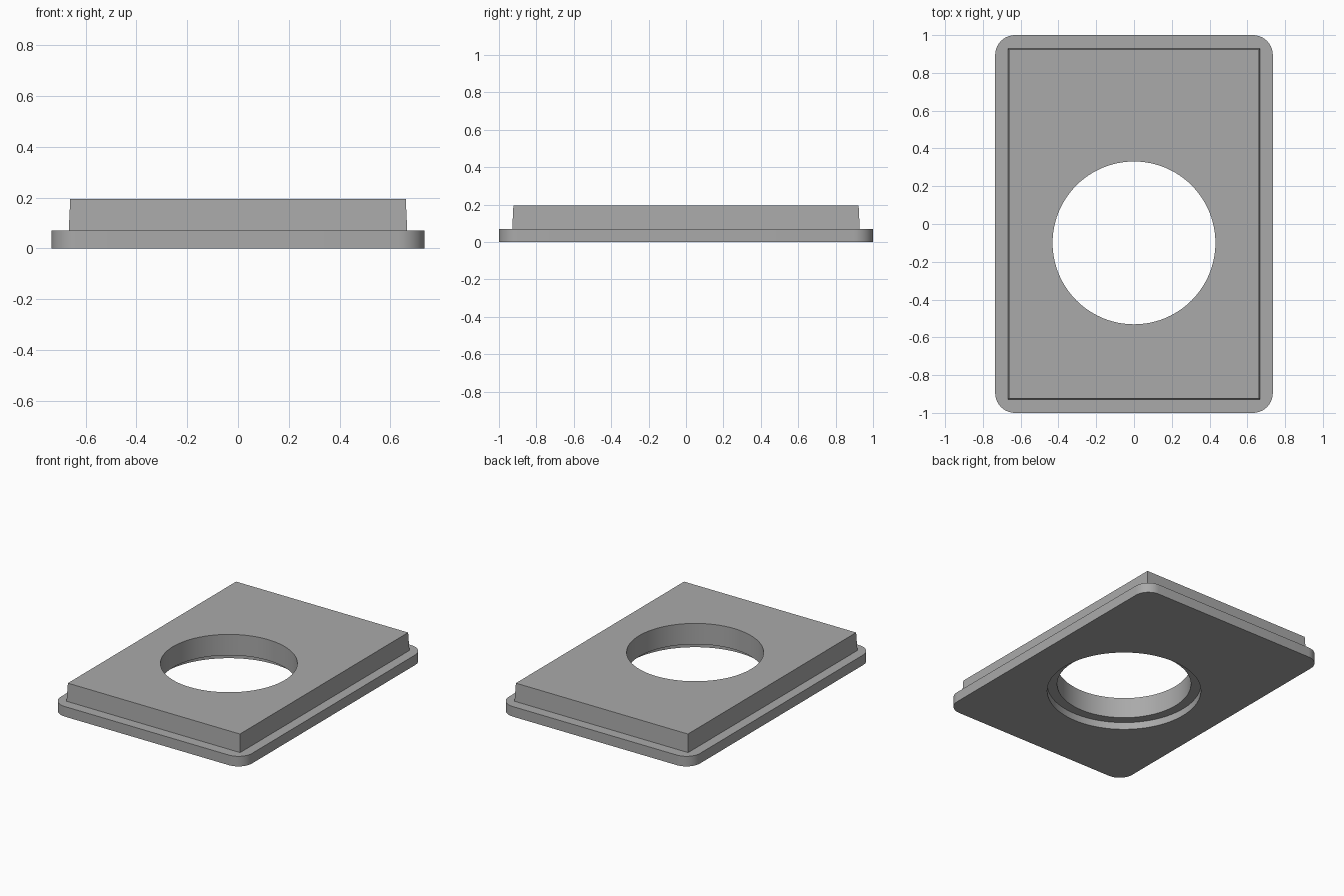
import bpy
import bmesh
import math

cube = bpy.data.objects.get("Cube")
if cube:
    bpy.data.objects.remove(cube)

HOLE_Y = -0.1
STEP_Z = 0.07
TOP_Z = 0.195

grey = bpy.data.materials.new("plain grey")
grey.use_nodes = True
colour = (0.4, 0.4, 0.4, 1)
grey.diffuse_color = colour
grey.node_tree.nodes["Principled BSDF"].inputs["Base Color"].default_value = colour


def rounded_rect(half_x, half_y, radius, steps=10):
    """Counter-clockwise outline; a zero radius gives square corners."""
    if radius == 0:
        return [(half_x, half_y), (-half_x, half_y), (-half_x, -half_y), (half_x, -half_y)]
    points = []
    for i, (sx, sy) in enumerate([(1, 1), (-1, 1), (-1, -1), (1, -1)]):
        for s in range(steps + 1):
            a = (i + s / steps) * math.pi / 2
            points.append((sx * (half_x - radius) + radius * math.cos(a),
                           sy * (half_y - radius) + radius * math.sin(a)))
    return points


def circle(radius, sides=96):
    return [(radius * math.cos(math.tau * i / sides),
             HOLE_Y + radius * math.sin(math.tau * i / sides)) for i in range(sides)]


def add_ring(bm, outline, z):
    return [bm.verts.new((x, y, z)) for x, y in outline]


def bridge(bm, low, high):
    n = len(low)
    for i in range(n):
        j = (i + 1) % n
        bm.faces.new((low[i], low[j], high[j], high[i]))


def fill_between(bm, outer, inner):
    """Flat face with a hole, between two closed rings."""
    edges = []
    for ring in (outer, inner):
        for i, v in enumerate(ring):
            w = ring[(i + 1) % len(ring)]
            edges.append(bm.edges.get((v, w)) or bm.edges.new((v, w)))
    bmesh.ops.triangle_fill(bm, use_beauty=True, use_dissolve=False, edges=edges)


bm = bmesh.new()

# Outer shell: rounded flange, then raised block with a slight draft
flange = rounded_rect(0.735, 1.0, 0.105)
flange_low = add_ring(bm, flange, 0)
flange_high = add_ring(bm, flange, STEP_Z)
block_low = add_ring(bm, rounded_rect(0.667, 0.929, 0), STEP_Z)
block_high = add_ring(bm, rounded_rect(0.661, 0.923, 0), TOP_Z)
bridge(bm, flange_low, flange_high)
fill_between(bm, flange_high, block_low)
bridge(bm, block_low, block_high)

# Round opening with a wider recess on the underside
recess_low = add_ring(bm, circle(0.495), 0)
recess_high = add_ring(bm, circle(0.495), 0.05)
bore_low = add_ring(bm, circle(0.431), 0.05)
bore_high = add_ring(bm, circle(0.431), TOP_Z)
for low, high in ((recess_low, recess_high), (recess_high, bore_low), (bore_low, bore_high)):
    bridge(bm, low, high)
fill_between(bm, block_high, bore_high)
fill_between(bm, flange_low, recess_low)
bmesh.ops.recalc_face_normals(bm, faces=bm.faces)

mesh = bpy.data.meshes.new("cover_plate")
bm.to_mesh(mesh)
bm.free()
mesh.materials.append(grey)
plate = bpy.data.objects.new("cover_plate", mesh)
bpy.context.collection.objects.link(plate)

bpy.context.view_layer.objects.active = plate
plate.select_set(True)
bpy.ops.object.shade_smooth_by_angle(angle=math.radians(30))
